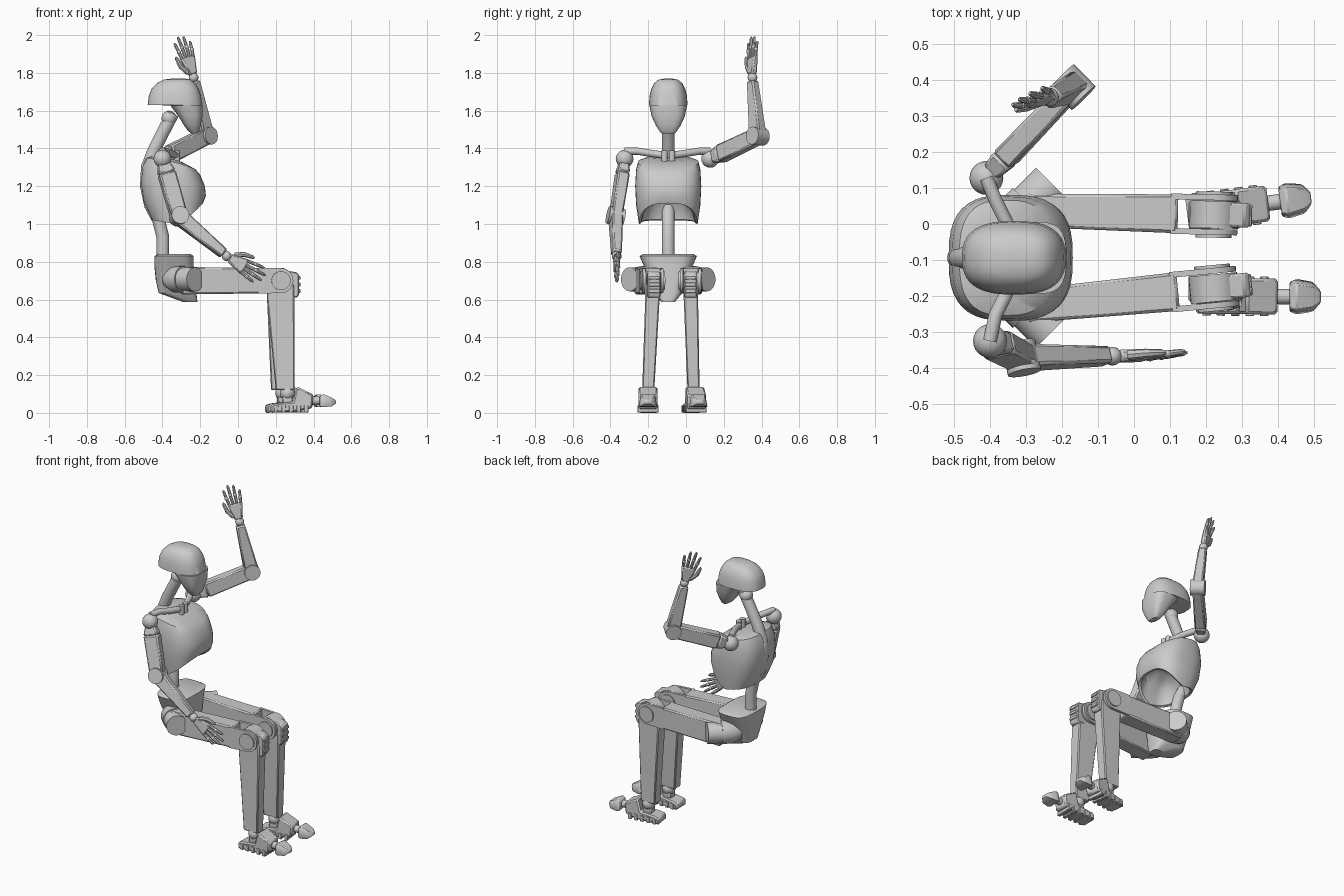
import bpy, bmesh
from math import cos, sin, pi, radians
from mathutils import Vector as V

if "Cube" in bpy.data.objects:
    bpy.data.objects.remove(bpy.data.objects["Cube"])

MID = -0.094  # body symmetry plane in y


def skin(name, rings, bevel=0, angle=35):
    """Join closed rings of equal length into a capped solid."""
    bm = bmesh.new()
    vs = [[bm.verts.new(p) for p in r] for r in rings]
    n = len(vs[0])
    for a, b in zip(vs, vs[1:]):
        for i in range(n):
            j = (i + 1) % n
            bm.faces.new((a[i], a[j], b[j], b[i]))
    bm.faces.new(vs[0])
    bm.faces.new(vs[-1])
    bmesh.ops.recalc_face_normals(bm, faces=bm.faces)
    me = bpy.data.meshes.new(name)
    bm.to_mesh(me)
    bm.free()
    for p in me.polygons:
        p.use_smooth = True
    me.set_sharp_from_angle(angle=radians(angle))
    ob = bpy.data.objects.new(name, me)
    bpy.context.collection.objects.link(ob)
    if bevel:
        m = ob.modifiers.new("bevel", "BEVEL")
        m.width, m.segments, m.limit_method = bevel, 1, "ANGLE"
    return ob


def tube(name, pts, radii, ref=(0, 1, 0.01), n=20, flat=1.0):
    pts, rings = [V(p) for p in pts], []
    for i, p in enumerate(pts):
        d = (pts[min(i + 1, len(pts) - 1)] - pts[max(i - 1, 0)]).normalized()
        s = d.cross(V(ref)).normalized()
        t = d.cross(s)
        r = radii[i] if isinstance(radii, (list, tuple)) else radii
        rings.append([p + s * r * flat * cos(2 * pi * k / n) + t * r * sin(2 * pi * k / n) for k in range(n)])
    return skin(name, rings)


def disc(name, c, axis, r, length):
    a = V(axis).normalized() * length / 2
    ref = (0, 0, 1) if abs(a.z) < 0.7 * length / 2 else (1, 0, 0)
    return tube(name, [V(c) - a, V(c) + a], r, ref, 28)


def ball(name, c, r):
    k = [pi * i / 10 for i in range(11)]
    return tube(name, [V(c) + V((0, 0, -r * cos(a))) for a in k], [max(r * sin(a), 1e-4) for a in k], n=24)


def limb(name, a, b, axis, w0, w1, t0, t1, bevel=0.008):
    """Tapered box from a to b; t is the thickness along axis, w across it."""
    a, b = V(a), V(b)
    d = (b - a).normalized()
    s = d.cross(V(axis)).normalized()
    x = s.cross(d)
    return skin(name, [[p + s * w * i / 2 + x * t * j / 2 for i, j in ((1, 1), (-1, 1), (-1, -1), (1, -1))]
                       for p, w, t in ((a, w0, t0), (b, w1, t1))], bevel)


def plate(name, outline, o, fwd, half, bevel=0.006, taper=1):
    """Side profile (forward, height) extruded both ways across the forward direction."""
    o, f = V(o), V(fwd).normalized()
    s = V((0, 0, 1)).cross(f)
    return skin(name, [[o + f * x + s * h + V((0, 0, z)) for x, z in outline] for h in (-half, half)], bevel)


def shell(name, rows, e=2.6, n=40, angle=40):
    """Rows of (x back, x front, half width, z back, z side, z front)."""
    rings = []
    for x0, x1, hy, zb, zs, zf in rows:
        ring = []
        for k in range(n):
            a = 2 * pi * k / n
            c, s = cos(a), sin(a)
            cx = abs(c) ** (2 / e) * (1 if c > 0 else -1)
            sy = abs(s) ** (2 / e) * (1 if s > 0 else -1)
            z = zs + (zf - zs) * max(0, cx) ** 1.3 + (zb - zs) * max(0, -cx)
            ring.append(V(((x0 + x1) / 2 + cx * (x1 - x0) / 2, MID + sy * hy, z)))
        rings.append(ring)
    return skin(name, rings, angle=angle)


def level(rows):
    return [(a, b, h, z, z, z) for a, b, h, z in rows]


# head: domed helmet with a mask-like face below it
shell("helmet", level([(-.35, -.28, .02, 1.77), (-.395, -.25, .052, 1.764), (-.43, -.227, .075, 1.745),
                       (-.458, -.208, .09, 1.715), (-.472, -.196, .099, 1.68), (-.478, -.19, .102, 1.63),
                       (-.36, -.19, .098, 1.628)]))
shell("face", level([(-.36, -.188, .1, 1.63), (-.315, -.187, .088, 1.57), (-.285, -.198, .065, 1.52),
                     (-.262, -.207, .045, 1.49), (-.245, -.215, .035, 1.48)]), 3)

# neck and spine
spine = [(-.345, 1.585), (-.40, 1.48), (-.445, 1.39), (-.48, 1.3), (-.485, 1.2), (-.463, 1.1), (-.42, 1.02),
         (-.398, .93), (-.398, .82)]
tube("spine", [(x, MID, z) for x, z in spine], .034)
ball("neck_joint", (-.365, MID, 1.56), .04)

# rib cage with an arched, hollow underside
shell("rib_cage", [(-.46, -.30, .12, 1.357, 1.35, 1.33), (-.485, -.225, .16, 1.35, 1.33, 1.29),
                   (-.505, -.2, .17, 1.31, 1.29, 1.26), (-.515, -.175, .175, 1.22, 1.2, 1.2),
                   (-.50, -.17, .17, 1.12, 1.1, 1.15), (-.455, -.185, .155, 1.02, .998, 1.11),
                   (-.44, -.2, .142, 1.025, 1.005, 1.112), (-.43, -.22, .12, 1.1, 1.1, 1.16),
                   (-.38, -.27, .05, 1.16, 1.16, 1.18)], 2.8)

# pelvis
shell("pelvis", level([(-.425, -.25, .135, .84), (-.443, -.235, .152, .83), (-.443, -.235, .13, .78),
                       (-.435, -.225, .09, .7), (-.42, -.22, .075, .635), (-.29, -.215, .035, .587)]), 3.5)

# shoulders and collar bones
for side, sh in ((-1, (-.40, -.325, 1.345)), (1, (-.41, .128, 1.345))):
    tag = "right" if side < 0 else "left"
    ball(tag + "_shoulder", sh, .047)
    tube(tag + "_collar_bone", [(sh[0], sh[1], 1.385), (-.385, MID + side * .16, 1.385), (-.355, MID + side * .1, 1.375),
                                (-.335, MID + side * .03, 1.365)], .019, (0, 0, 1), 12)
    disc(tag + "_collar_stud", (-.325, MID + side * .02, 1.355), (0, 0, 1), .017, .07)


def hand(tag, wrist, aim, thumb):
    w, d = V(wrist), V(aim).normalized()
    t = V(thumb)
    t = (t - d * t.dot(d)).normalized()
    nrm = d.cross(t)
    ball(tag + "_wrist", w, .026)
    limb(tag + "_palm", w + d * .015, w + d * .115, nrm, .045, .09, .034, .026)
    for i in range(4):
        k = 1.5 - i
        base = w + d * (.11 - .004 * k * k) + t * k * .022
        f = (d + t * k * .1).normalized()
        ln = (.105, .122, .115, .09)[i]
        mid = base + f * ln * .5
        tube(tag + "_finger", [base, mid, base + f * ln * .9 - nrm * .004, base + f * ln - nrm * .006],
             [.0095, .0095, .008, .004], nrm, 8)
        ball(tag + "_knuckle", mid, .011)
    b = w + d * .035 + t * .025
    tube(tag + "_thumb", [b, b + d * .04 + t * .03, b + d * .085 + t * .04, b + d * .097 + t * .041],
         [.015, .013, .01, .005], nrm, 8)


def arm(tag, shoulder, elbow, wrist):
    s, e, w = V(shoulder), V(elbow), V(wrist)
    u, f = (e - s).normalized(), (w - e).normalized()
    ax = u.cross(f).normalized()
    limb(tag + "_upper_arm_cup", s + u * .025, s + u * .08, ax, .06, .092, .05, .065)
    limb(tag + "_upper_arm", s + u * .08, e, ax, .092, .088, .065, .058)
    disc(tag + "_elbow", e, ax, .047, .085)
    limb(tag + "_forearm", e, w - f * .02, ax, .085, .052, .062, .048)


arm("right", (-.40, -.325, 1.345), (-.312, -.372, 1.04), (-.06, -.367, .83))
hand("right", (-.06, -.367, .83), (.85, .01, -.5), (.5, .12, .8))
arm("left", (-.41, .128, 1.345), (-.17, .38, 1.465), (-.235, .35, 1.775))
hand("left", (-.235, .352, 1.775), (-.29, -.01, .95), (-.85, -.5, -.2))


def leg(tag, side, hip, knee, ankle, toe_dir):
    hip, knee, ankle = V(hip), V(knee), V(ankle)
    # hip drum angled outward
    out = V((1, side, 0)).normalized()
    end = V((-.227, MID + side * .205, .707))
    tube(tag + "_hip_drum", [end - out * .13, end], .0635, (0, 0, 1), 28)
    tube(tag + "_hip_collar", [end - out * .2, end - out * .15, end - out * .085], [.045, .07, .07], (0, 0, 1), 28)
    # thigh ending in a fork around the knee
    d = (knee - hip).normalized()
    ax = V((0, 0, 1)).cross(d)
    limb(tag + "_thigh", hip, knee - d * .1, ax, .145, .135, .092, .108)
    for k in (-1, 1):
        limb(tag + "_knee_fork", knee - d * .12 + ax * k * .048, knee + ax * k * .048, ax, .135, .132, .016, .016, 0)
        disc(tag + "_fork_end", knee + ax * k * .048, ax, .066, .016)
        disc(tag + "_knee_cap", knee + ax * k * .059, ax, .05, .01)
    disc(tag + "_knee_drum", knee, ax, .068, .076)
    plate(tag + "_knee_guard", [(.02, -.09), (.09, -.09), (.1, -.07), (.1, .03), (.085, .045), (.02, .055)], knee, d, .034)
    for h in (-.055, -.02, .015):
        plate(tag + "_knee_rib", [(.09, h - .01), (.106, h - .01), (.106, h + .01), (.09, h + .01)], knee, d, .03, .003)
    # shin
    k, a = knee, ankle
    skin(tag + "_shin", [[V((x, y, z)) for x, y in ((c - w, yc - t), (c + w, yc - t), (c + w, yc + t), (c - w, yc + t))]
                         for c, w, yc, t, z in ((k.x + .002, .073, k.y, .038, .68), (k.x + .004, .072, k.y, .038, .6),
                                                (a.x - .012, .05, a.y, .032, .12))], .006)
    # ankle, foot and separate toe cap
    f = V(toe_dir).normalized()
    g = V((a.x, a.y, 0))
    ball(tag + "_ankle", g + V((0, 0, .105)), .04)
    limb(tag + "_ankle_post", g + V((0, 0, .03)), g + V((0, 0, .11)), f, .06, .06, .06, .05)
    plate(tag + "_foot", [(-.09, 0), (.05, .008), (.13, .025), (.138, .095), (.05, .14), (.03, .06), (-.06, .05),
                          (-.09, .04)], g, f, .05, .008)
    for x in (-.07, -.03, .01, .05, .09):
        plate(tag + "_sole_tread", [(x, .002), (x + .02, .002), (x + .022, .04), (x - .002, .04)], g, f, .055, .002)
    tube(tag + "_toe_link", [g + f * .12 + V((0, 0, .065)), g + f * .19 + V((0, 0, .065))], .022, n=14)
    s = V((0, 0, 1)).cross(f)
    skin(tag + "_toe", [[g + f * x + s * y * h + V((0, 0, z)) for y, z in ((-1, z0), (1, z0), (.75, z1), (-.75, z1))]
                        for x, h, z0, z1 in ((.17, .042, .035, .09), (.19, .05, .03, .1), (.235, .042, .035, .08),
                                             (.257, .018, .05, .065))], .004)


leg("right", -1, (-.3, -.228, .70), (.222, -.178, .70), (.262, -.2, .11), (1, -.01, 0))
leg("left", 1, (-.3, .038, .70), (.222, .026, .70), (.237, .04, .11), (1, .13, 0))
